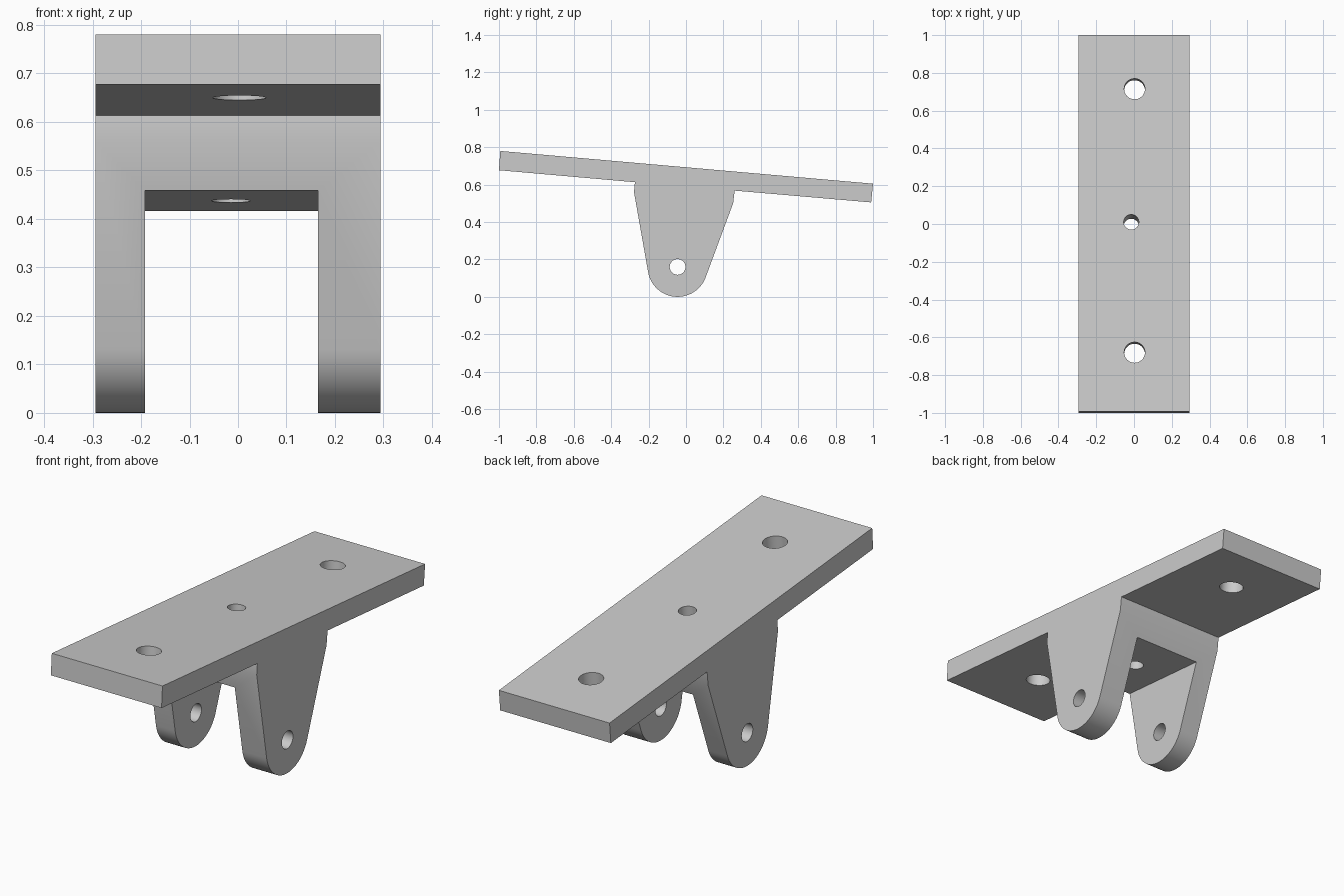
import bpy, bmesh
from math import radians, sin, cos, atan2, pi
from mathutils import Vector

cube = bpy.data.objects.get("Cube")
if cube:
    bpy.data.objects.remove(cube)

TILT = radians(-5)          # slope of the mounting plate
HALF_WIDTH = 0.294
PIN = Vector((-0.045, 0.16))  # pin centre in the side plane (y, z)
LUG_RADIUS = 0.16

grey = bpy.data.materials.new("plain grey")
grey.use_nodes = True
colour = (0.6, 0.6, 0.6, 1)
grey.diffuse_color = colour
grey.node_tree.nodes["Principled BSDF"].inputs["Base Color"].default_value = colour


def top_z(y):
    return 0.692 - 0.0875 * y


def arc(centre, radius, start, end, steps):
    return [(centre.x + radius * cos(a), centre.y + radius * sin(a))
            for a in (start + (end - start) * i / steps for i in range(steps + 1))]


# Side profile: sloped plate with a tapered, round-ended lug
plate_front = [(-0.993, 0.78), (-1, 0.677), (-0.273, 0.613), (-0.278, 0.56)]
plate_back = [(0.252, 0.5), (0.26, 0.568), (0.99, 0.505), (1, 0.605)]
lug_end = arc(PIN, LUG_RADIUS, radians(190), radians(339.5), 28)
profile = plate_front + lug_end + plate_back

bm = bmesh.new()
face = bm.faces.new([bm.verts.new((-HALF_WIDTH, y, z)) for y, z in profile])
side = bmesh.ops.extrude_face_region(bm, geom=[face])
bmesh.ops.translate(bm, vec=(2 * HALF_WIDTH, 0, 0),
                    verts=[v for v in side["geom"] if isinstance(v, bmesh.types.BMVert)])
bmesh.ops.recalc_face_normals(bm, faces=bm.faces)
mesh = bpy.data.meshes.new("clevis_bracket")
bm.to_mesh(mesh)
bm.free()
bracket = bpy.data.objects.new("clevis_bracket", mesh)
bpy.context.collection.objects.link(bracket)
mesh.materials.append(grey)


def cut(cutter):
    """Subtract the cutter from the bracket, then remove it."""
    cutter.hide_render = True
    cutter.data.materials.append(grey)
    bpy.ops.object.select_all(action="DESELECT")
    bracket.select_set(True)
    bpy.context.view_layer.objects.active = bracket
    mod = bracket.modifiers.new("cut", "BOOLEAN")
    mod.operation = "DIFFERENCE"
    mod.solver = "EXACT"
    mod.object = cutter
    bpy.ops.object.modifier_apply(modifier=mod.name)
    bpy.data.objects.remove(cutter)


def drill(centre, radius, depth, rotation):
    bpy.ops.mesh.primitive_cylinder_add(vertices=48, radius=radius, depth=depth,
                                        location=centre, rotation=rotation)
    cut(bpy.context.object)


# Slot between the two lugs, its ceiling parallel to the plate
bpy.ops.mesh.primitive_cube_add(size=1, location=(-0.0135, 0.5 * sin(TILT), 0.436 - 0.5 * cos(TILT)),
                                rotation=(TILT, 0, 0))
slot = bpy.context.object
slot.scale.x = 0.357
cut(slot)

# Pin hole through both lugs
drill((0, PIN.x, PIN.y), 0.042, 1, (0, pi / 2, 0))

# Screw holes square to the plate
for x, y, radius in ((0.003, -0.68, 0.055), (-0.0145, 0.01, 0.04), (0.003, 0.715, 0.055)):
    drill((x, y, top_z(y)), radius, 1, (TILT, 0, 0))

bracket.select_set(True)
bpy.context.view_layer.objects.active = bracket
bpy.ops.object.shade_smooth_by_angle(angle=radians(30))
